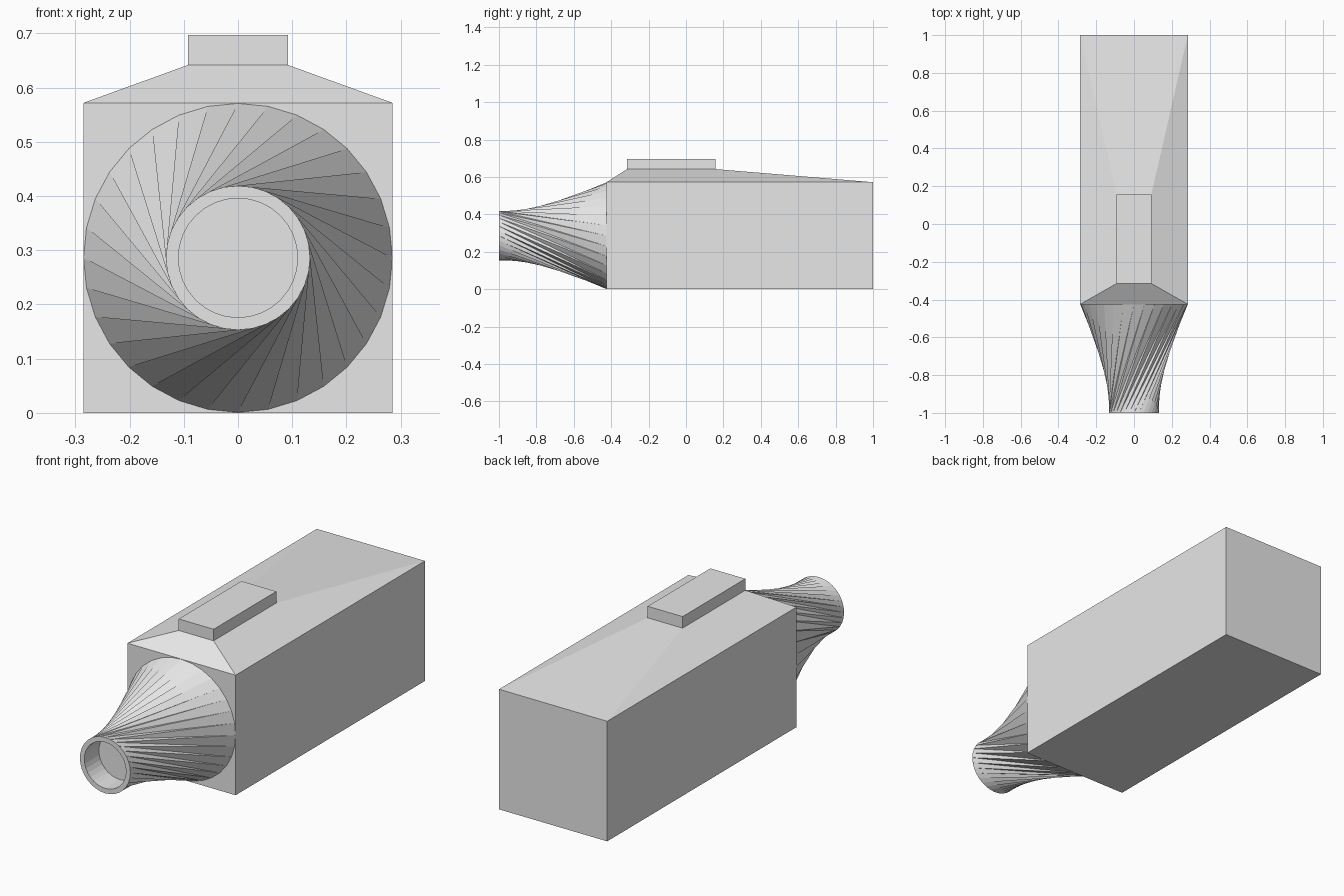
import bpy
import math

if "Cube" in bpy.data.objects:
    bpy.data.objects.remove(bpy.data.objects["Cube"])

grey = bpy.data.materials.new("light grey")
grey.diffuse_color = (0.8, 0.8, 0.8, 1)
grey.use_nodes = True
grey.node_tree.nodes["Principled BSDF"].inputs["Base Color"].default_value = grey.diffuse_color


def make(name, verts, faces):
    mesh = bpy.data.meshes.new(name)
    mesh.from_pydata(verts, [], faces)
    mesh.materials.append(grey)
    mesh.update()
    obj = bpy.data.objects.new(name, mesh)
    bpy.context.collection.objects.link(obj)
    return obj


def rect(hx, y0, y1, z):
    return [(-hx, y0, z), (hx, y0, z), (hx, y1, z), (-hx, y1, z)]


def stacked(name, levels):
    """Closed solid through a stack of rectangles, bottom to top."""
    verts = [v for lv in levels for v in rect(*lv)]
    faces = [(3, 2, 1, 0)]
    for k in range(len(levels) - 1):
        b = 4 * k
        faces += [(b + i, b + (i + 1) % 4, b + (i + 1) % 4 + 4, b + i + 4) for i in range(4)]
    n = len(verts)
    faces.append((n - 4, n - 3, n - 2, n - 1))
    return make(name, verts, faces)


W, FRONT = 0.285, -0.425
ROOF = (0.092, -0.315, 0.157)

# Long box with a sloped roof, and the raised block on top
stacked("body", [(W, FRONT, 1, 0), (W, FRONT, 1, 0.572), (*ROOF, 0.642)])
stacked("top_block", [(*ROOF, 0.642), (*ROOF, 0.697)])

# Twisted nozzle: straight edges join two circles turned against each other
N, TWIST, CZ = 32, 7, 0.286


def ring(r, y):
    return [(r * math.cos(2 * math.pi * i / N), y, CZ + r * math.sin(2 * math.pi * i / N))
            for i in range(N)]


verts = ring(W, FRONT) + ring(0.133, -1) + ring(0.11, -1) + ring(0.11, -0.89)
faces = []
for i in range(N):
    j = (i + 1) % N
    a, b = N + (i + TWIST) % N, N + (i + TWIST + 1) % N
    faces += [(i, a, j), (j, a, b)]                            # twisted skin
    faces.append((N + i, 2 * N + i, 2 * N + j, N + j))         # mouth rim
    faces.append((2 * N + i, 3 * N + i, 3 * N + j, 2 * N + j)) # inner wall
faces.append(tuple(range(3 * N, 4 * N)))                       # recess floor
faces.append(tuple(reversed(range(N))))                        # base against the body
nozzle = make("nozzle", verts, faces)

# Consistent outward normals
import bmesh
bm = bmesh.new()
bm.from_mesh(nozzle.data)
bmesh.ops.recalc_face_normals(bm, faces=bm.faces)
bm.to_mesh(nozzle.data)
bm.free()
